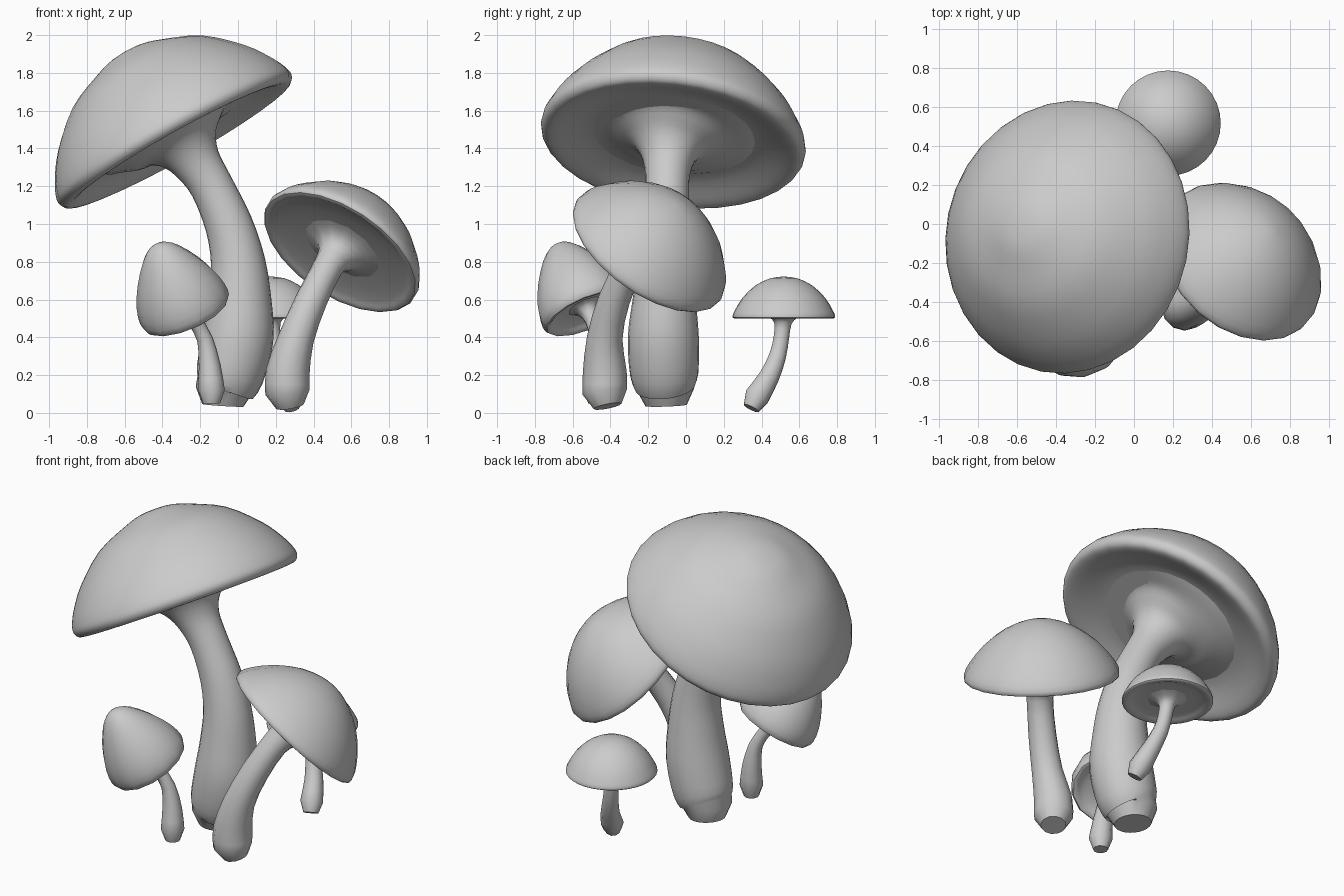
import bpy, bmesh, math
from mathutils import Vector

cube = bpy.data.objects.get("Cube")
if cube:
    bpy.data.objects.remove(cube, do_unlink=True)

# One plain grey for everything
grey = bpy.data.materials.new("plain_grey")
grey.use_nodes = True
grey.diffuse_color = (0.6, 0.6, 0.6, 1)
grey.node_tree.nodes["Principled BSDF"].inputs["Base Color"].default_value = (0.6, 0.6, 0.6, 1)

UP = Vector((0, 0, 1))


def smooth_path(points, steps):
    """Catmull-Rom subdivision of points of any dimension."""
    pts = [Vector(p) for p in points]
    out = []
    for i in range(len(pts) - 1):
        a, b, c, d = pts[max(i - 1, 0)], pts[i], pts[i + 1], pts[min(i + 2, len(pts) - 1)]
        for s in range(steps):
            t = s / steps
            out.append(0.5 * (2 * b + (c - a) * t + (2 * a - 5 * b + 4 * c - d) * t ** 2
                              + (3 * b - a - 3 * c + d) * t ** 3))
    return out + [pts[-1]]


def skin(name, rings, sides):
    """Skin circles given as (centre, axis, radius); ends are closed."""
    bm = bmesh.new()
    loops = []
    for centre, axis, radius in rings:
        turn = UP.rotation_difference(axis)
        if radius < 1e-4:
            loops.append([bm.verts.new(centre)] * sides)
            continue
        angles = [math.tau * k / sides for k in range(sides)]
        loops.append([bm.verts.new(centre + turn @ Vector((math.cos(a), math.sin(a), 0)) * radius)
                      for a in angles])
    for low, high in zip(loops, loops[1:]):
        for k in range(sides):
            j = (k + 1) % sides
            bm.faces.new(list(dict.fromkeys((low[k], low[j], high[j], high[k]))))
    for loop in (loops[0], loops[-1]):
        if len(set(loop)) > 2:
            bm.faces.new(loop)
    bmesh.ops.recalc_face_normals(bm, faces=bm.faces)
    mesh = bpy.data.meshes.new(name)
    bm.to_mesh(mesh)
    bm.free()
    mesh.materials.append(grey)
    obj = bpy.data.objects.new(name, mesh)
    bpy.context.collection.objects.link(obj)
    bpy.ops.object.select_all(action='DESELECT')
    obj.select_set(True)
    bpy.context.view_layer.objects.active = obj
    bpy.ops.object.shade_smooth_by_angle(angle=math.radians(40))


def cap(name, centre, axis, profile, sides, steps=2):
    """Lathe a (radius, height) profile around a tilted axis."""
    centre, axis = Vector(centre), Vector(axis).normalized()
    skin(name, [(centre + axis * h, axis, max(r, 0)) for r, h in smooth_path(profile, steps)], sides)


def stem(name, points, axis, sides, steps=2):
    """Sweep (x, y, z, radius) points, ending square to the cap axis."""
    path = smooth_path(points[1:], steps)
    path = [Vector(points[0])] + path  # straight chamfer at the foot
    axis = Vector(axis).normalized()
    rings = []
    for i, p in enumerate(path):
        a, b = path[max(i - 1, 0)], path[min(i + 1, len(path) - 1)]
        tangent = (b.xyz - a.xyz).normalized()
        blend = max(0, 1 - (len(path) - 1 - i) / (3 * steps))
        rings.append((p.xyz, tangent.lerp(axis, blend).normalized(), p.w))
    skin(name, rings, sides)


# Large mushroom
axis = (-0.485, 0.113, 0.867)
cap("large_cap", (-0.325, -0.07, 1.435), axis,
    [(0, .55), (.1, .542), (.21, .507), (.4, .42), (.57, .265), (.66, .14), (.7, .055),
     (.703, .01), (.675, -.02), (.62, -.015), (.52, .02), (.42, .04), (.2, .045), (0, .045)], 32, 3)
stem("large_stem",
     [(-.08, -.105, .04, .11), (-.075, -.108, .12, .15), (-.045, -.115, .2, .18), (0, -.12, .4, .188),
      (.01, -.115, .6, .167), (0, -.11, .8, .144), (-.05, -.105, 1, .126), (-.14, -.1, 1.2, .115),
      (-.215, -.095, 1.32, .13), (-.265, -.088, 1.4, .175), (-.295, -.08, 1.445, .25),
      (-.315, -.074, 1.468, .34), (-.325, -.07, 1.48, .44)], axis, 24, 3)

# Medium mushroom
axis = (.475, .51, .718)
cap("medium_cap", (.548, -.197, .863), axis,
    [(0, .34), (.1, .323), (.22, .272), (.34, .182), (.43, .075), (.463, .01), (.455, -.018),
     (.425, -.018), (.38, -.005), (.2, .01), (0, .012)], 22)
stem("medium_stem",
     [(.275, -.415, .035, .075), (.262, -.43, .11, .118), (.264, -.43, .22, .116),
      (.31, -.43, .4, .094), (.39, -.38, .6, .084), (.475, -.3, .77, .08),
      (.515, -.245, .825, .1), (.54, -.212, .855, .15), (.552, -.196, .87, .22)], axis, 12)

# Small bell-shaped mushroom
axis = (-.36, -.37, .855)
cap("bell_cap", (-.275, -.525, .535), axis,
    [(0, .42), (.05, .405), (.11, .35), (.185, .235), (.235, .12), (.25, .03), (.235, -.01),
     (.21, -.003), (.18, .02), (.1, .035), (0, .035)], 14)
stem("bell_stem",
     [(-.14, -.475, .05, .045), (-.14, -.475, .12, .07), (-.15, -.465, .25, .058),
      (-.175, -.47, .39, .042), (-.23, -.495, .49, .04), (-.268, -.52, .545, .06),
      (-.28, -.53, .565, .1)], axis, 10)

# Small round mushroom at the back
cap("round_cap", (.175, .518, .515), UP,
    [(0, .207), (.07, .198), (.15, .16), (.22, .093), (.258, .03), (.271, 0), (.265, -.014),
     (.235, -.012), (.2, 0), (.1, .006), (0, .006)], 32)
stem("round_stem",
     [(.285, .345, .025, .045), (.27, .375, .085, .068), (.24, .44, .19, .056),
      (.205, .485, .3, .047), (.185, .505, .4, .043), (.177, .513, .475, .048),
      (.175, .515, .505, .08), (.175, .515, .521, .12)], UP, 10)
